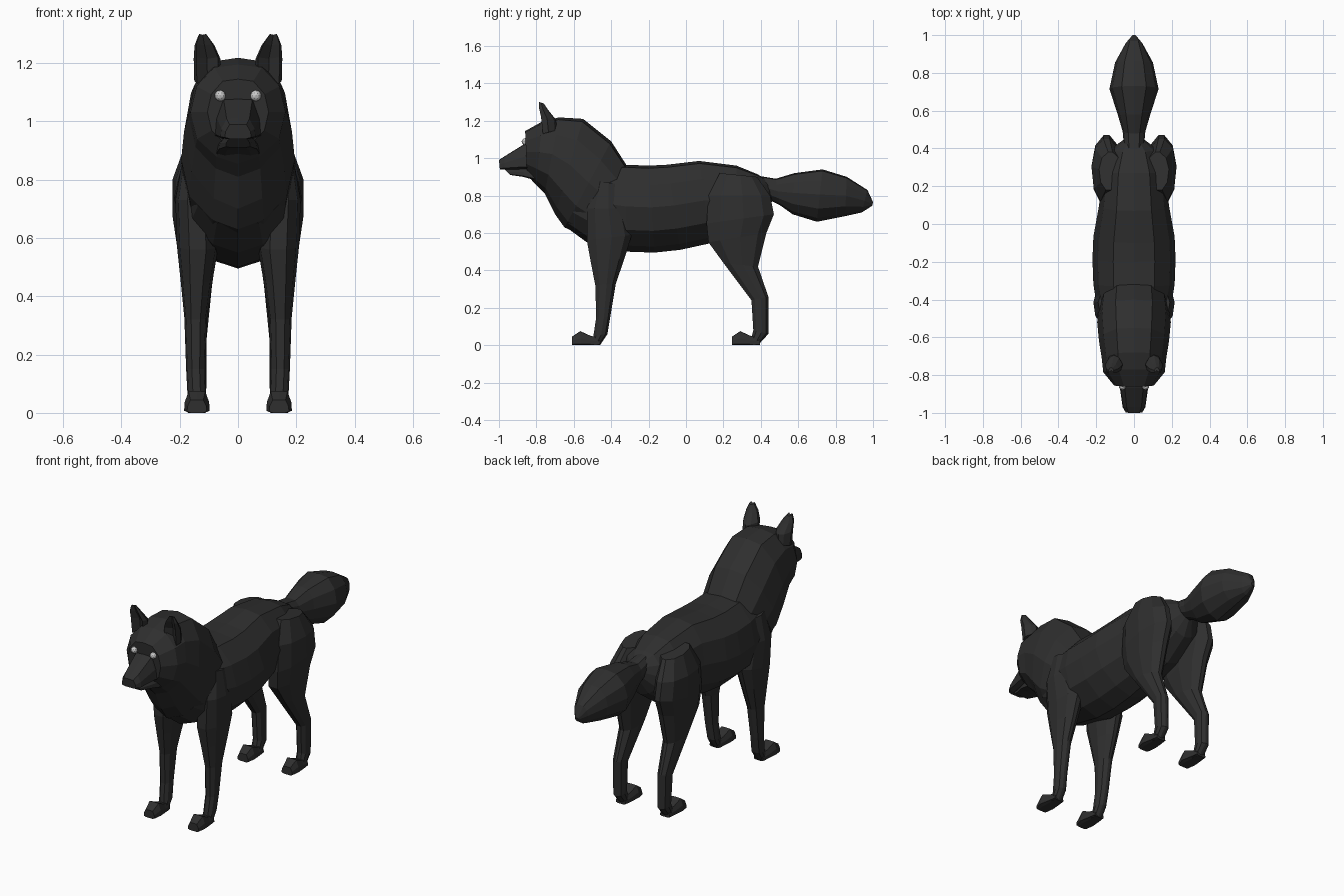
import bpy, bmesh, math

def material(name, rgb):
    m = bpy.data.materials.new(name)
    m.diffuse_color = (*rgb, 1)
    return m

FUR = material("dark_fur", (0.028, 0.028, 0.028))
EYE = material("pale_eye", (0.65, 0.65, 0.65))

# Half cross-sections: (position from first edge to second edge, share of half width)
BARREL = [(0, 0), (0.03, 0.5), (0.22, 0.87), (0.48, 1), (0.75, 0.86), (0.93, 0.45), (1, 0)]
LIMB = [(0, 0.4), (0.2, 0.85), (0.55, 1), (0.85, 0.75), (1, 0.2)]
BOX = [(0, 0), (0.02, 0.65), (0.5, 0.95), (0.9, 1), (1, 0.6), (1, 0)]
EAR = [(0.35, 0), (0, 0.8), (0.4, 1), (0.85, 0.55), (1, 0)]

def finish(obj, mirrored, mat):
    bpy.context.collection.objects.link(obj)
    obj.data.materials.append(mat)
    if mirrored:
        obj.modifiers.new("mirror", 'MIRROR').use_mirror_merge = False
    return obj

# Skin rings given as (y1, z1, y2, z2, half width, centre x)
def loft(name, rings, section, mirrored=False):
    outline = section + [(t, -s) for t, s in reversed(section) if s > 0]
    bm = bmesh.new()
    loops = []
    for y1, z1, y2, z2, w, *cx in rings:
        x = cx[0] if cx else 0
        loops.append([bm.verts.new((x + s * w, y1 + t * (y2 - y1), z1 + t * (z2 - z1)))
                      for t, s in outline])
    n = len(outline)
    for a, b in zip(loops, loops[1:]):
        for i in range(n):
            j = (i + 1) % n
            bm.faces.new((a[i], a[j], b[j], b[i]))
    bm.faces.new(loops[0])
    bm.faces.new(loops[-1][::-1])
    bmesh.ops.recalc_face_normals(bm, faces=bm.faces)
    me = bpy.data.meshes.new(name)
    bm.to_mesh(me)
    bm.free()
    return finish(bpy.data.objects.new(name, me), mirrored, FUR)

# Torso, from rump to chest
loft("torso", [
    (0.44, 0.88, 0.46, 0.77, 0.05), (0.38, 0.915, 0.42, 0.68, 0.12),
    (0.27, 0.96, 0.28, 0.58, 0.165), (0.07, 0.985, 0.13, 0.545, 0.185),
    (-0.10, 0.965, -0.03, 0.51, 0.215), (-0.20, 0.96, -0.17, 0.495, 0.22),
    (-0.33, 0.965, -0.31, 0.50, 0.215), (-0.42, 0.96, -0.53, 0.55, 0.19),
    (-0.50, 0.95, -0.64, 0.63, 0.16)], BARREL)

# Neck ruff and head
loft("neck_and_head", [
    (-0.31, 0.95, -0.48, 0.55, 0.18), (-0.40, 1.09, -0.65, 0.63, 0.195),
    (-0.55, 1.21, -0.70, 0.70, 0.185), (-0.68, 1.218, -0.755, 0.81, 0.17),
    (-0.77, 1.195, -0.80, 0.855, 0.163), (-0.86, 1.145, -0.85, 0.91, 0.105)], BARREL)

# Muzzle and lower jaw
loft("muzzle", [
    (-0.80, 1.09, -0.80, 0.93, 0.09), (-0.865, 1.075, -0.865, 0.94, 0.075),
    (-0.97, 1.01, -0.97, 0.94, 0.06), (-1.0, 0.99, -0.995, 0.94, 0.045)], BOX)
loft("lower_jaw", [
    (-0.80, 0.96, -0.80, 0.88, 0.075), (-0.87, 0.95, -0.87, 0.90, 0.065),
    (-0.975, 0.945, -0.94, 0.91, 0.042)], BOX)

# Ears
loft("ears", [
    (-0.765, 1.13, -0.69, 1.15, 0.045, 0.105), (-0.775, 1.22, -0.695, 1.205, 0.046, 0.106),
    (-0.785, 1.265, -0.735, 1.255, 0.034, 0.115),
    (-0.785, 1.30, -0.76, 1.292, 0.014, 0.121)], EAR, True)

# Eyes
eye_mesh = bpy.data.meshes.new("eyes")
bm = bmesh.new()
bmesh.ops.create_icosphere(bm, subdivisions=2, radius=0.019)
bmesh.ops.translate(bm, verts=bm.verts, vec=(0.061, -0.86, 1.088))
bm.to_mesh(eye_mesh)
bm.free()
finish(bpy.data.objects.new("eyes", eye_mesh), True, EYE)

# Bushy tail
loft("tail", [
    (0.36, 0.91, 0.40, 0.80, 0.05), (0.48, 0.89, 0.50, 0.75, 0.06),
    (0.58, 0.92, 0.57, 0.70, 0.085), (0.73, 0.94, 0.70, 0.66, 0.13),
    (0.86, 0.90, 0.85, 0.69, 0.10), (0.97, 0.83, 0.94, 0.71, 0.045),
    (1.0, 0.765, 0.995, 0.745, 0.01)], BARREL)

# Legs, rings running from shoulder or hip to heel
loft("front_legs", [
    (-0.48, 0.88, -0.36, 0.86, 0.05, 0.14), (-0.53, 0.73, -0.32, 0.73, 0.07, 0.145),
    (-0.53, 0.56, -0.29, 0.59, 0.072, 0.138), (-0.51, 0.45, -0.33, 0.46, 0.055, 0.142),
    (-0.485, 0.32, -0.375, 0.33, 0.039, 0.145), (-0.48, 0.15, -0.405, 0.15, 0.033, 0.145),
    (-0.495, 0.05, -0.42, 0.06, 0.032, 0.141), (-0.51, 0, -0.46, 0, 0.03, 0.141)], LIMB, True)
loft("hind_legs", [
    (0.18, 0.92, 0.38, 0.90, 0.06, 0.125), (0.12, 0.80, 0.45, 0.80, 0.08, 0.145),
    (0.11, 0.65, 0.47, 0.70, 0.08, 0.145), (0.12, 0.55, 0.43, 0.60, 0.07, 0.14),
    (0.20, 0.44, 0.385, 0.42, 0.05, 0.14), (0.35, 0.24, 0.44, 0.26, 0.035, 0.143),
    (0.36, 0.08, 0.44, 0.06, 0.032, 0.141), (0.34, 0, 0.385, 0, 0.03, 0.141)], LIMB, True)

# Paws
for name, y in (("front_paws", -0.61), ("hind_paws", 0.245)):
    loft(name, [
        (y + 0.15, 0.04, y + 0.15, 0, 0.03, 0.141), (y + 0.10, 0.05, y + 0.10, 0, 0.037, 0.141),
        (y + 0.045, 0.075, y + 0.045, 0, 0.044, 0.141),
        (y, 0.045, y, 0, 0.034, 0.141)], BOX, True)
